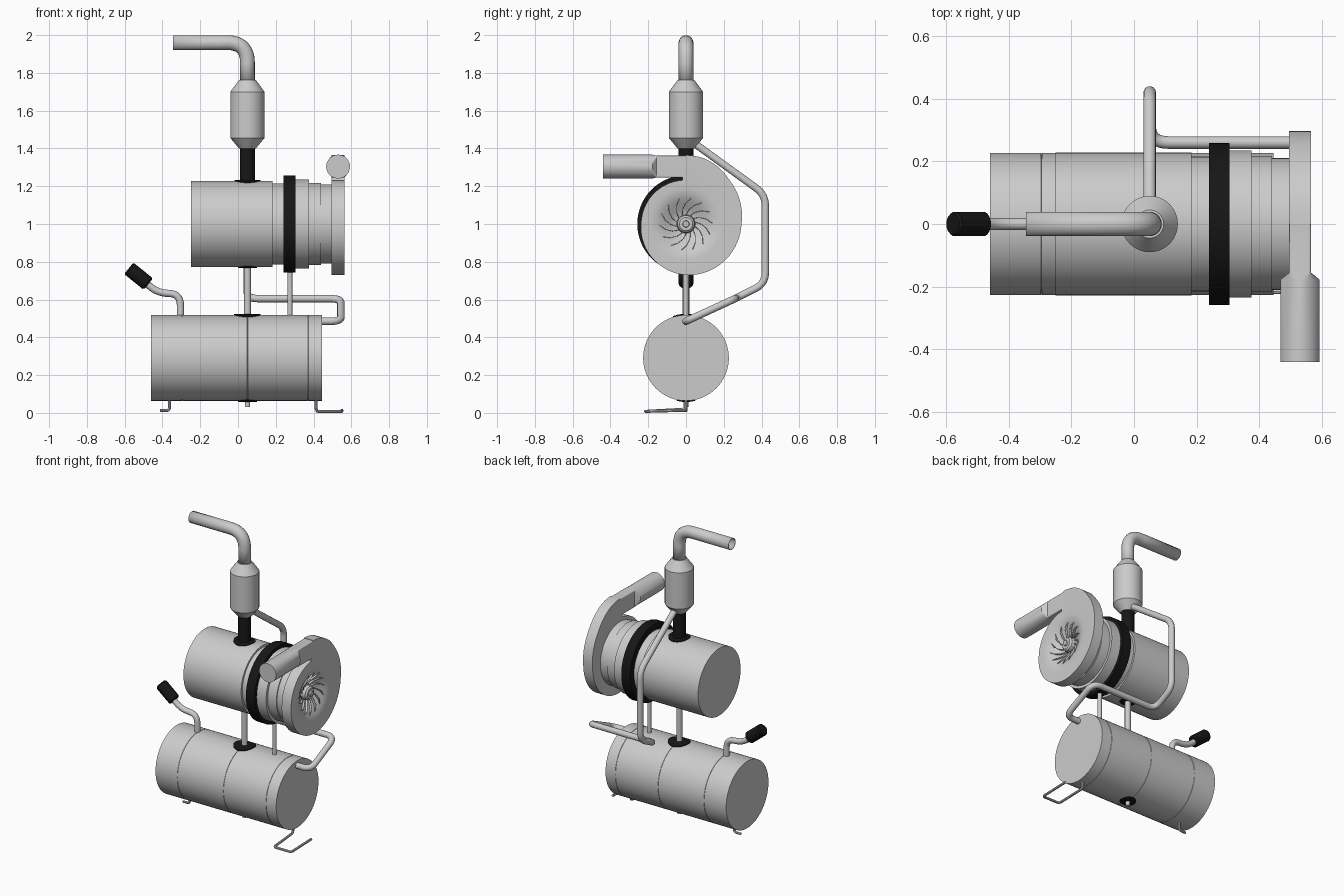
import bpy, bmesh
from math import sin, cos, pi, sqrt, radians
from mathutils import Vector

if "Cube" in bpy.data.objects:
    bpy.data.objects.remove(bpy.data.objects["Cube"])

black = bpy.data.materials.new("black_rubber")
black.diffuse_color = (0.008, 0.008, 0.008, 1)
black.use_nodes = True
black.node_tree.nodes["Principled BSDF"].inputs["Base Color"].default_value = black.diffuse_color


def finish(ob, mat=None, angle=30):
    if mat:
        ob.data.materials.append(mat)
    bpy.ops.object.select_all(action='DESELECT')
    ob.select_set(True)
    bpy.context.view_layer.objects.active = ob
    if ob.type == 'CURVE':
        bpy.ops.object.convert(target='MESH')
        ob = bpy.context.view_layer.objects.active
    bpy.ops.object.shade_smooth_by_angle(angle=radians(angle))
    return ob


def add_bmesh(name, bm, mat=None):
    bmesh.ops.recalc_face_normals(bm, faces=bm.faces)
    me = bpy.data.meshes.new(name)
    bm.to_mesh(me)
    bm.free()
    ob = bpy.data.objects.new(name, me)
    bpy.context.collection.objects.link(ob)
    return finish(ob, mat)


def loft(name, rings, mat=None):
    """Skin closed rings of equal length and cap both ends."""
    bm = bmesh.new()
    vs = [[bm.verts.new(p) for p in r] for r in rings]
    n = len(vs[0])
    for a, b in zip(vs, vs[1:]):
        for i in range(n):
            j = (i + 1) % n
            bm.faces.new((a[i], a[j], b[j], b[i]))
    bm.faces.new(vs[0])
    bm.faces.new(vs[-1])
    return add_bmesh(name, bm, mat)


def lathe(name, origin, axis, profile, mat=None, n=48):
    """Revolve (distance along axis, radius) pairs."""
    q = Vector((0, 0, 1)).rotation_difference(Vector(axis).normalized())
    rings = [[Vector(origin) + q @ Vector((r * cos(2 * pi * i / n), r * sin(2 * pi * i / n), d))
              for i in range(n)] for d, r in profile]
    return loft(name, rings, mat)


def tube(name, pts, r, bend=0.05, wall=0, res=5):
    """Round pipe along a polyline with rounded corners."""
    pts = [Vector(p) for p in pts]
    path = [pts[0]]
    for a, b, c in zip(pts, pts[1:], pts[2:]):
        u, v = a - b, c - b
        d = min(bend, u.length * 0.48, v.length * 0.48)
        p, q = b + u.normalized() * d, b + v.normalized() * d
        for k in range(9):
            t = k / 8
            path.append(p * (1 - t) ** 2 + b * 2 * t * (1 - t) + q * t * t)
    path.append(pts[-1])
    cu = bpy.data.curves.new(name, 'CURVE')
    cu.dimensions = '3D'
    cu.bevel_depth, cu.bevel_resolution = r, res
    cu.use_fill_caps = not wall
    sp = cu.splines.new('POLY')
    sp.points.add(len(path) - 1)
    for s, p in zip(sp.points, path):
        s.co = (*p, 1)
    sp.use_smooth = True
    ob = bpy.data.objects.new(name, cu)
    bpy.context.collection.objects.link(ob)
    ob = finish(ob)
    if wall:
        m = ob.modifiers.new("wall", 'SOLIDIFY')
        m.thickness, m.offset = wall, -1
    return ob


def saddle(name, x, zc, R, r, side):
    """Round pad wrapped on a horizontal drum; side is +1 top, -1 bottom."""
    n = 32
    def ring(rad, lift):
        out = []
        for i in range(n):
            y = rad * sin(2 * pi * i / n)
            out.append((x + rad * cos(2 * pi * i / n), y, zc + side * (sqrt(R * R - y * y) + lift)))
        return out
    return loft(name, [ring(r, -0.01), ring(r, 0.005), ring(r * 0.6, 0.006), ring(r * 0.2, 0.006)], black)


X, Y, Z = (1, 0, 0), (0, 1, 0), (0, 0, 1)

# Lower tank with three fine seams
prof = [(-0.46, 0.227)]
for s in (-0.295, 0.05, 0.37):
    prof += [(s - 0.002, 0.227), (s - 0.001, 0.225), (s + 0.001, 0.225), (s + 0.002, 0.227)]
lathe("tank", (0, 0, 0.291), X, prof + [(0.445, 0.227)], n=64)

# Upper drum, clamp ring and stepped blower collars
lathe("filter_drum", (0, 0, 1.0), X, [(-0.25, 0.228), (0.18, 0.228)], n=64)
lathe("stepped_collar", (0, 0, 1.0), X,
      [(0.17, 0.228), (0.183, 0.228), (0.183, 0.215), (0.30, 0.215), (0.30, 0.235), (0.375, 0.235),
       (0.375, 0.217), (0.44, 0.217), (0.44, 0.21), (0.50, 0.21)], n=64)
lathe("clamp_ring", (0, 0, 1.0), X, [(0.24, 0.258), (0.305, 0.258)], black, 64)

# Blower scroll: growing spiral wall, then a bell-mouth inlet
KEYS = [(0, .365), (15, .361), (30, .346), (45, .327), (90, .294), (180, .27), (270, .238), (360, .232)]


def spiral(a):
    for (a0, r0), (a1, r1) in zip(KEYS, KEYS[1:]):
        if a <= a1:
            return r0 + (r1 - r0) * (a - a0) / (a1 - a0)


N = 72
angles = [360 * i / N for i in range(N)] + [360]


def scroll_ring(x, radius):
    return [(x, radius(a) * sin(radians(a)), 1 + radius(a) * cos(radians(a))) for a in angles[:-1]]


BELL = [(0.565, .19), (0.562, .165), (0.553, .14), (0.538, .11), (0.518, .08), (0.505, .05)]
loft("blower_scroll", [scroll_ring(0.495, spiral), scroll_ring(0.565, spiral)] +
     [scroll_ring(x, lambda a, r=r: r) for x, r in BELL])
lathe("impeller_hub", (0, 0, 1.0), X, [(0.50, 0.05), (0.535, 0.045), (0.545, 0.035), (0.545, 0.018), (0.556, 0.016)])

# Curved impeller vanes
bm = bmesh.new()
for k in range(14):
    prev = None
    for x, r in BELL[2:]:
        a = 2 * pi * k / 14 + (r - 0.05) * 7
        pair = [bm.verts.new((xx, r * sin(a), 1 + r * cos(a))) for xx in (x - 0.004, min(x + 0.014, 0.553))]
        if prev:
            bm.faces.new((prev[0], prev[1], pair[1], pair[0]))
        prev = pair
vanes = add_bmesh("impeller_vanes", bm)
vanes.modifiers.new("thickness", 'SOLIDIFY').thickness = 0.003

# Outlet duct blending from rectangular to a round pipe


def rounded(y, hx, hz, e):
    out = []
    for i in range(48):
        c, s = cos(2 * pi * (i + .5) / 48), sin(2 * pi * (i + .5) / 48)
        out.append((0.53 + hx * abs(c) ** e * (1 if c > 0 else -1), y,
                    1.304 + hz * abs(s) ** e * (1 if s > 0 else -1)))
    return out


loft("outlet_duct", [rounded(0.02, .035, .058, .12), rounded(-.155, .035, .058, .12),
                     rounded(-.178, .063, .063, 1), rounded(-.44, .063, .063, 1)])

# Exhaust stack: black neck, silencer and bent open tailpipe
lathe("exhaust_neck", (0.05, 0, 0), Z, [(1.2, 0.04), (1.41, 0.04)], black, 32)
lathe("silencer", (0.05, 0, 0), Z,
      [(1.4, 0.045), (1.455, 0.09), (1.70, 0.09), (1.762, 0.045)], n=32)
tube("tailpipe", [(0.05, 0, 1.74), (0.05, 0, 1.96), (-0.345, 0, 1.96)], 0.039, 0.14, 0.004, 7)

# Return pipe from silencer to tank end
tube("return_pipe", [(0.05, 0.04, 1.43), (0.05, 0.42, 1.155), (0.05, 0.42, 0.685), (0.05, 0.26, 0.605),
                     (0.545, 0.26, 0.605), (0.545, 0, 0.485), (0.43, 0, 0.485)], 0.02, 0.06)

# Support posts, drain stub and rubber pads
tube("main_post", [(0.05, 0, 0.5), (0.05, 0, 0.79)], 0.019)
tube("side_post", [(0.275, 0, 0.5), (0.275, 0, 0.77)], 0.013)
tube("drain_stub", [(0.05, 0, 0.08), (0.05, 0, 0.03)], 0.014)
for name, zc, R, r, side in (("drum_top_pad", 1.0, 0.228, 0.068, 1), ("drum_bottom_pad", 1.0, 0.228, 0.05, -1),
                             ("tank_top_pad", 0.291, 0.227, 0.07, 1), ("tank_bottom_pad", 0.291, 0.227, 0.05, -1)):
    saddle(name, 0.05, zc, R, r, side)

# Handle with rubber grip
tube("handle_tube", [(-0.305, 0, 0.49), (-0.305, 0, 0.63), (-0.43, 0, 0.635), (-0.52, 0, 0.72)], 0.019, 0.06)
lathe("handle_grip", (-0.475, 0, 0.682), (-0.105, 0, 0.085),
      [(0, 0.03), (0.008, 0.039), (0.125, 0.039), (0.133, 0.033)], black, 24)

# Wire feet
tube("right_wire_foot", [(0.413, 0, 0.08), (0.413, 0, 0.02), (0.42, -0.215, 0.008), (0.55, -0.215, 0.008),
                         (0.55, 0, 0.014)], 0.008, 0.02, res=2)
tube("left_wire_foot", [(-0.362, 0, 0.08), (-0.362, 0, 0.012), (-0.412, 0, 0.012)], 0.008, 0.02, res=2)
